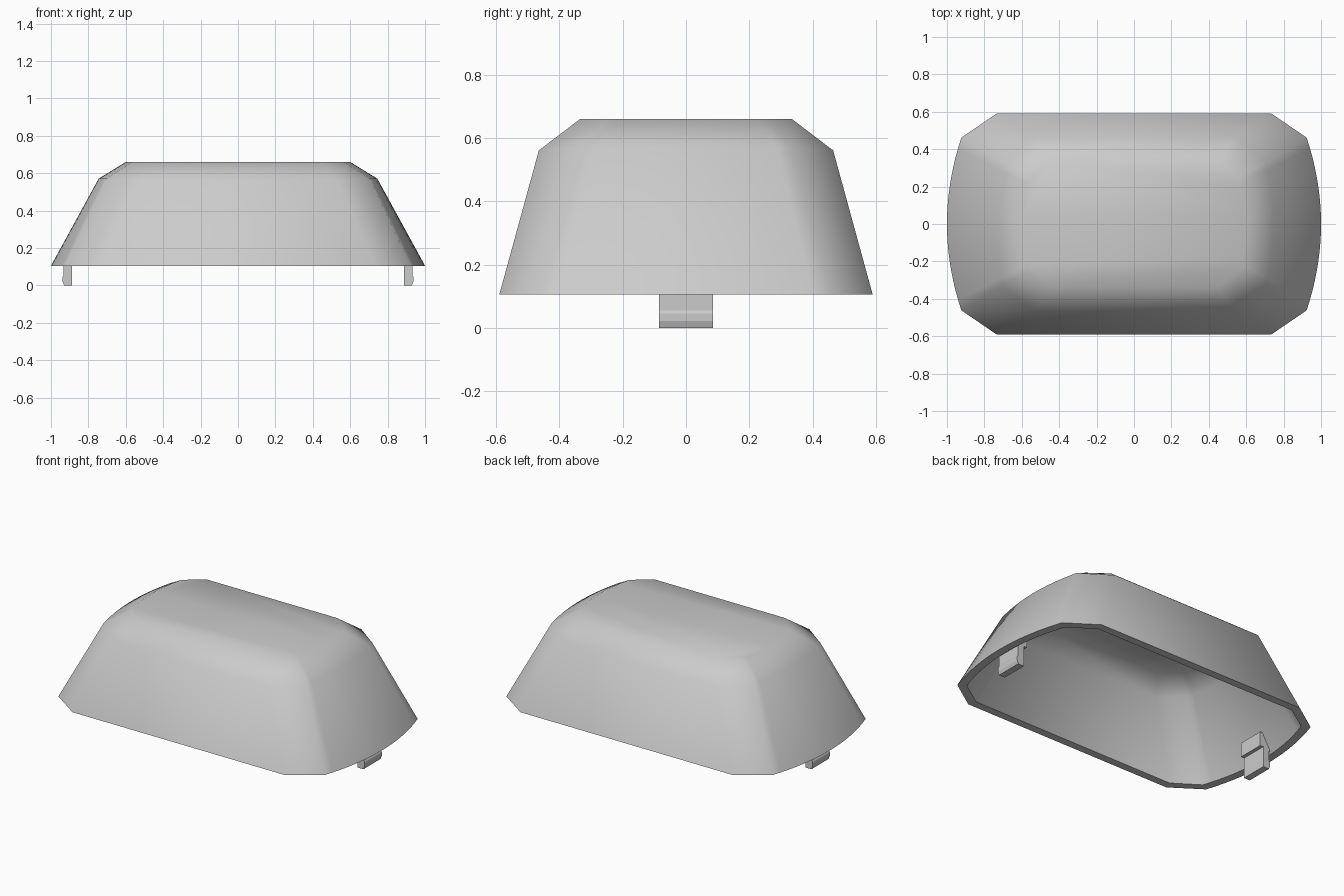
import bpy
import bmesh
from math import radians

old = bpy.data.objects.get("Cube")
if old:
    bpy.data.objects.remove(old, do_unlink=True)

grey = bpy.data.materials.new("plain_grey")
grey.use_nodes = True
colour = (0.6, 0.6, 0.6, 1)
grey.diffuse_color = colour
grey.node_tree.nodes["Principled BSDF"].inputs["Base Color"].default_value = colour


def make_object(name, bm, angle):
    bmesh.ops.recalc_face_normals(bm, faces=bm.faces)
    mesh = bpy.data.meshes.new(name)
    bm.to_mesh(mesh)
    bm.free()
    mesh.materials.append(grey)
    obj = bpy.data.objects.new(name, mesh)
    bpy.context.collection.objects.link(obj)
    bpy.ops.object.select_all(action='DESELECT')
    obj.select_set(True)
    bpy.context.view_layer.objects.active = obj
    bpy.ops.object.shade_smooth_by_angle(angle=radians(angle))
    return obj


def outline(bm, side, corner, bulge, z_side, z_end, steps=16):
    """Rectangle with cut corners and bowed ends, as a ring of vertices."""
    (sx, sy), (cx, cy) = side, corner
    half = [(sx, -sy, z_side)]
    for i in range(steps + 1):
        t = 2 * i / steps - 1
        half.append((cx + (bulge - cx) * (1 - t * t), cy * t, z_end))
    half.append((sx, sy, z_side))
    ring = half + [(-x, -y, z) for x, y, z in half]
    return [bm.verts.new(p) for p in ring]


def bridge(bm, a, b):
    for i in range(len(a)):
        j = (i + 1) % len(a)
        bm.faces.new((a[i], a[j], b[j], b[i]))


# Hollow cover: outer skin, then inner skin, joined by the flat rim
bm = bmesh.new()
outer = [
    outline(bm, (0.735, 0.59), (0.923, 0.462), 1.0, 0.105, 0.105),
    outline(bm, (0.53, 0.465), (0.703, 0.33), 0.745, 0.561, 0.571),
    outline(bm, (0.45, 0.335), (0.565, 0.25), 0.6, 0.66, 0.66),
]
inner = [
    outline(bm, (0.717, 0.54), (0.875, 0.435), 0.95, 0.105, 0.105),
    outline(bm, (0.512, 0.42), (0.66, 0.308), 0.7, 0.535, 0.545),
    outline(bm, (0.44, 0.31), (0.545, 0.235), 0.58, 0.615, 0.615),
]
for skin in (outer, inner):
    bridge(bm, skin[0], skin[1])
    bridge(bm, skin[1], skin[2])
    bm.faces.new(skin[2])
bridge(bm, outer[0], inner[0])
make_object("cover_shell", bm, 35)

# Snap clips under both ends: a foot with an outer lip and a root in the wall
profile = [(0.888, 0.0), (0.93, 0.0), (0.938, 0.022), (0.938, 0.045),
           (0.932, 0.055), (0.932, 0.12), (0.955, 0.12), (0.90, 0.22),
           (0.865, 0.22), (0.865, 0.13), (0.888, 0.13)]
for name, sign in (("left_clip", 1), ("right_clip", -1)):
    bm = bmesh.new()
    ends = [[bm.verts.new((sign * x, y, z)) for x, z in profile]
            for y in (-0.085, 0.085)]
    bridge(bm, *ends)
    for end in ends:
        bm.faces.new(end)
    make_object(name, bm, 15)
